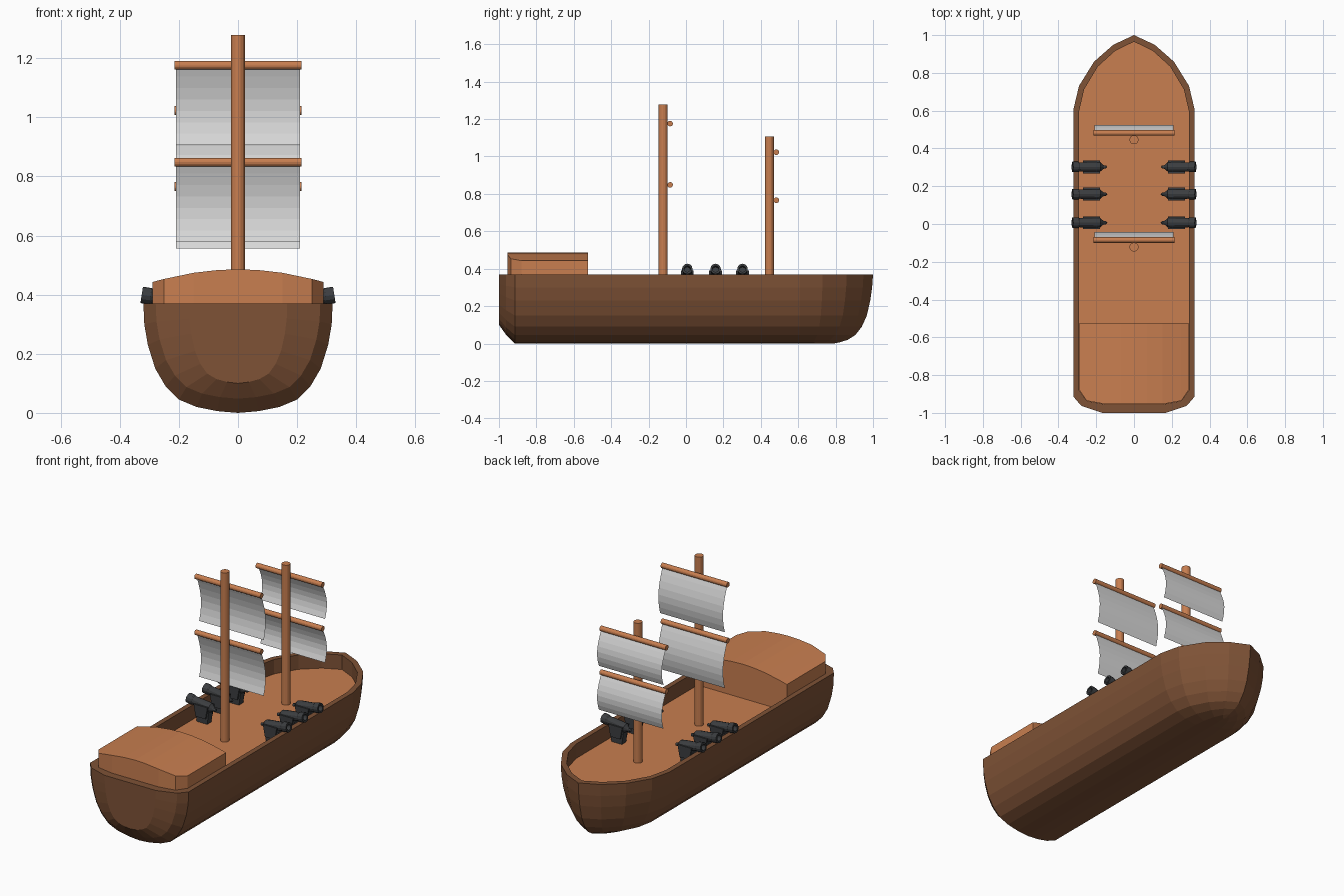
import bpy, bmesh, math
from mathutils import Matrix, Vector

cube = bpy.data.objects.get("Cube")
if cube:
    bpy.data.objects.remove(cube)


def material(name, rgb):
    m = bpy.data.materials.new(name)
    m.use_nodes = True
    m.diffuse_color = (*rgb, 1)
    m.node_tree.nodes["Principled BSDF"].inputs["Base Color"].default_value = (*rgb, 1)
    return m


light_wood = material("light wood", (0.58, 0.21, 0.08))
dark_wood = material("dark wood", (0.21, 0.085, 0.037))
canvas = material("sail canvas", (0.7, 0.7, 0.7))
iron = material("black iron", (0.045, 0.048, 0.052))


def finish(name, bm, mat, closed=True):
    bmesh.ops.remove_doubles(bm, verts=bm.verts, dist=1e-4)
    if closed:
        bmesh.ops.recalc_face_normals(bm, faces=bm.faces)
    mesh = bpy.data.meshes.new(name)
    bm.to_mesh(mesh)
    bm.free()
    mesh.materials.append(mat)
    ob = bpy.data.objects.new(name, mesh)
    bpy.context.collection.objects.link(ob)
    return ob


def loft(bm, rings):
    """Bridge lists of points with quads."""
    rows = [[bm.verts.new(p) for p in ring] for ring in rings]
    for a, b in zip(rows, rows[1:]):
        for i in range(len(a) - 1):
            bm.faces.new((a[i], a[i + 1], b[i + 1], b[i]))
    return rows


def cylinder(name, start, end, radius, mat, sides=16):
    start, end = Vector(start), Vector(end)
    axis = end - start
    bm = bmesh.new()
    bmesh.ops.create_cone(bm, cap_ends=True, segments=sides, radius1=radius,
                          radius2=radius, depth=axis.length)
    turn = axis.to_track_quat("Z", "Y").to_matrix().to_4x4()
    bm.transform(Matrix.Translation((start + end) / 2) @ turn)
    return finish(name, bm, mat)


# Hull: half section rows (half width, height, stem position)
RIM, DECK, BOW = 0.37, 0.285, 0.61
section = [(0.32, RIM, 1.0), (0.317, 0.3, 0.995), (0.305, 0.23, 0.985),
           (0.28, 0.15, 0.967), (0.245, 0.09, 0.94), (0.2, 0.045, 0.905),
           (0.14, 0.02, 0.865), (0.07, 0.006, 0.82), (0, 0, 0.79)]
# Stern stations (y, width scale, depth scale, inner half width, inner y)
stern = [(-1, 0.52, 0.73, 0.15, -0.955), (-0.963, 0.87, 0.87, 0.25, -0.937),
         (-0.915, 1, 1, 0.29, -0.88)]
# Bow stations (fraction along the bow, width scale)
bow = [(0, 1), (0.31, 0.91), (0.64, 0.66), (0.87, 0.34), (1, 0)]

half_rings, inner = [], []
for y, sx, sz, ix, iy in stern:
    inner.append((ix, iy))
    half_rings.append([(w * sx, y, RIM - (RIM - z) * sz) for w, z, tip in section])
for f, g in bow:
    inner.append((0.29 * g, 0.6 + 0.365 * f))
    half_rings.append([(w * g, BOW + (tip - BOW) * f, z) for w, z, tip in section])

rings = []
for half, (ix, iy) in zip(half_rings, inner):
    half = [(ix, iy, DECK), (ix, iy, RIM)] + half
    rings.append(half + [(-x, y, z) for x, y, z in reversed(half[:-1])])

bm = bmesh.new()
end = loft(bm, rings)[0]
bm.faces.new(end[2:-2])                              # transom
bm.faces.new((end[1], end[2], end[-3], end[-2]))     # stern rim
bm.faces.new((end[0], end[1], end[-2], end[-1]))     # stern bulwark
bmesh.ops.dissolve_degenerate(bm, edges=bm.edges, dist=1e-5)
finish("hull", bm, dark_wood)

# Deck inside the bulwark
bm = bmesh.new()
outline = inner + [(-x, y) for x, y in reversed(inner[:-1])]
deck_face = bm.faces.new([bm.verts.new((x, y, DECK)) for x, y in outline])
if deck_face.normal.z < 0:
    deck_face.normal_flip()
finish("deck", bm, light_wood)

# Stern cabin with an arched roof, fitted to the bulwark
columns = [(0.289, -0.88, 0.443), (0.25, -0.936, 0.453), (0.15, -0.954, 0.474),
           (0.07, -0.954, 0.483), (0, -0.954, 0.486)]
columns += [(-x, y, z) for x, y, z in reversed(columns[:-1])]
FRONT = -0.523
bm = bmesh.new()
rows = loft(bm, [[(x, y, DECK), (x, y, top), (x, FRONT, top), (x, FRONT, DECK)]
                 for x, y, top in columns])
bm.faces.new(rows[0])
bm.faces.new(rows[-1])
finish("stern_cabin", bm, light_wood)


# Masts, yards and billowing sails
def sail(name, y, top, drop, half=0.21, bulge=0.042, steps=7):
    bm = bmesh.new()
    rings = []
    for i in range(steps + 1):
        t = i / steps
        depth = bulge * math.sin(t * math.pi * 0.8)
        rings.append([(s * half, y + depth, top - drop * t) for s in (-1, 1)])
    loft(bm, rings)
    finish(name, bm, canvas, closed=False)


for label, y, height, yards, drop in (
        ("main", -0.122, 1.278, (1.176, 0.848), 0.27),
        ("fore", 0.446, 1.106, (1.023, 0.766), 0.21)):
    cylinder(label + "_mast", (0, y, DECK), (0, y, height), 0.024, light_wood)
    for level, z in zip(("upper", "lower"), yards):
        part = label + "_" + level
        yy = y + 0.037
        cylinder(part + "_yard", (-0.214, yy, z), (0.214, yy, z), 0.015, light_wood)
        sail(part + "_sail", yy, z, drop)


# Cannons: turned barrel on a small carriage, mirrored to both sides
barrel = [(0, 0.14), (0.009, 0.148), (0.009, 0.158), (0.014, 0.166), (0.027, 0.18),
          (0.028, 0.2), (0.024, 0.29), (0.028, 0.297), (0.028, 0.327),
          (0.017, 0.327), (0.017, 0.28), (0, 0.28)]
SIDES = 12


def mirrored(ob, y):
    ob.location.y = y
    mod = ob.modifiers.new("both sides", "MIRROR")
    mod.use_axis = (True, False, False)


def box(bm, center, size):
    m = Matrix.Translation(center) @ Matrix.Diagonal((*size, 1))
    return bmesh.ops.create_cube(bm, size=1, matrix=m)["verts"]


for n, y in enumerate((0.007, 0.158, 0.302), 1):
    bm = bmesh.new()
    angles = [math.tau * k / SIDES for k in range(SIDES + 1)]
    loft(bm, [[(x, r * math.cos(a), r * math.sin(a)) for a in angles]
              for r, x in barrel])
    bmesh.ops.remove_doubles(bm, verts=bm.verts, dist=1e-4)
    pivot = Vector((0.23, 0, 0))
    bmesh.ops.rotate(bm, verts=bm.verts, cent=pivot,
                     matrix=Matrix.Rotation(math.radians(-9), 3, "Y"))
    bmesh.ops.translate(bm, verts=bm.verts, vec=(0, 0, 0.384))
    mirrored(finish(f"cannon_barrel_{n}", bm, iron), y)

    bm = bmesh.new()
    for v in box(bm, (0.225, 0, 0.325), (0.09, 0.04, 0.08)):
        if v.co.z < 0.3:
            v.co.x = 0.225 + (v.co.x - 0.225) * 0.75
    for s in (-1, 1):
        for v in box(bm, (0.225, s * 0.029, 0.355), (0.09, 0.01, 0.07)):
            if v.co.z < 0.33:
                v.co.x = 0.225 + (v.co.x - 0.225) * 0.7
    mirrored(finish(f"cannon_carriage_{n}", bm, iron), y)
